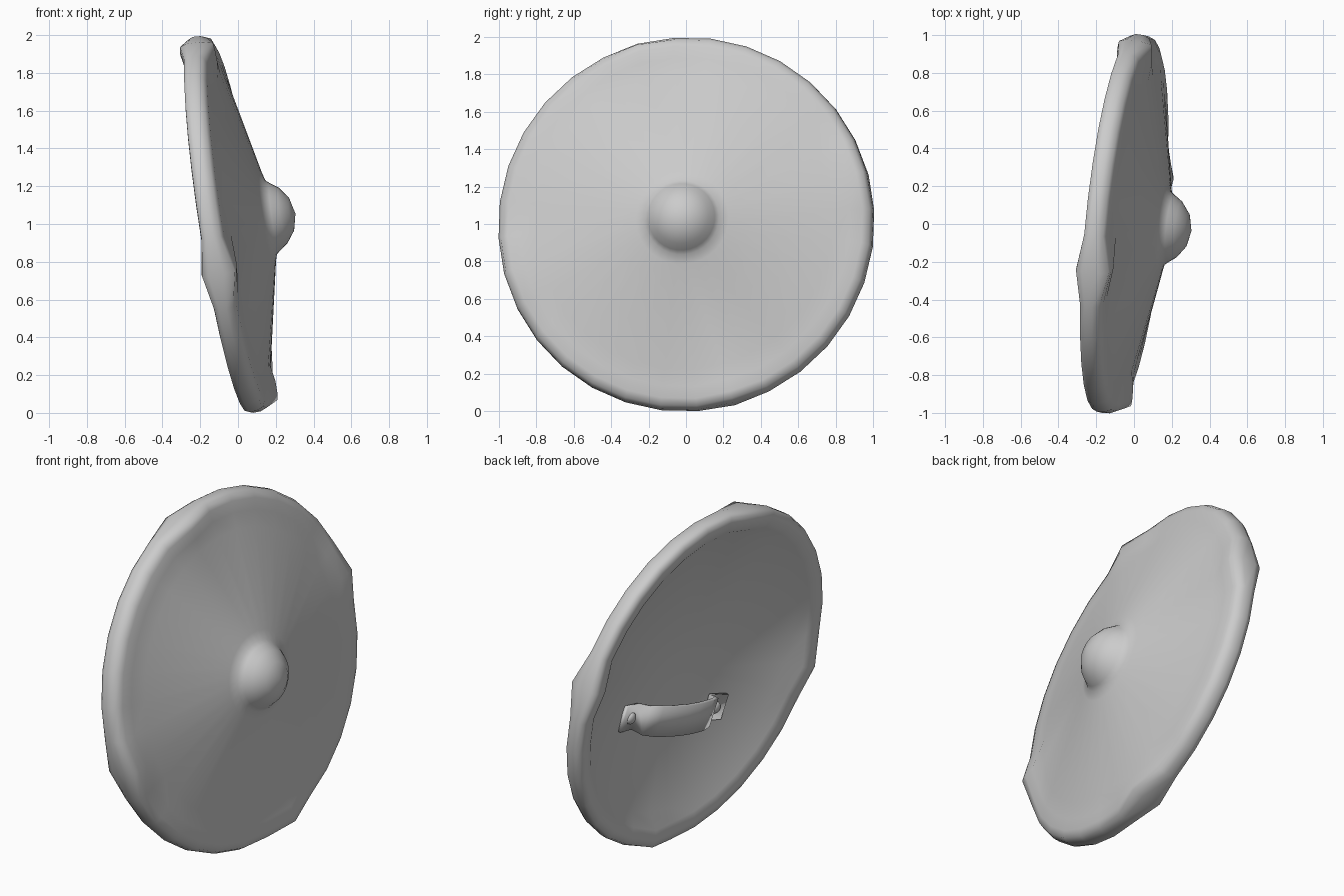
import bpy, bmesh, math
from mathutils import Matrix, Vector

cube = bpy.data.objects.get("Cube")
if cube:
    bpy.data.objects.remove(cube, do_unlink=True)

grey = bpy.data.materials.new("plain_grey")
grey.use_nodes = True
grey.diffuse_color = (0.6, 0.6, 0.6, 1)
grey.node_tree.nodes["Principled BSDF"].inputs["Base Color"].default_value = (0.6, 0.6, 0.6, 1)

# Tilted shield frame: local z points out of the front, local x along the handle
normal = Vector((1, -0.1, 0.155)).normalized()
tilt = math.radians(15)
along = Vector((0, math.cos(tilt), math.sin(tilt)))
along = (along - normal * along.dot(normal)).normalized()
frame = Matrix((along, normal.cross(along), normal)).transposed().to_4x4()
frame.translation = (-0.05, 0, 1)


def finish(name, bm, angle):
    bmesh.ops.recalc_face_normals(bm, faces=bm.faces)
    mesh = bpy.data.meshes.new(name)
    bm.transform(frame)
    bm.to_mesh(mesh)
    bm.free()
    obj = bpy.data.objects.new(name, mesh)
    bpy.context.collection.objects.link(obj)
    mesh.materials.append(grey)
    bpy.ops.object.select_all(action='DESELECT')
    obj.select_set(True)
    bpy.context.view_layer.objects.active = obj
    bpy.ops.object.shade_smooth_by_angle(angle=math.radians(angle))
    return obj


def lathe(name, profile, sides, angle):
    """Closed lathe; each profile point is (radius, height, corner bulge)."""
    bm = bmesh.new()
    rings = []
    for r, h, bulge in profile:
        if r == 0:
            rings.append([bm.verts.new((0, 0, h))] * sides)
            continue
        ring = []
        for i in range(sides):
            a = math.tau * i / sides
            height = h + (bulge if i % (sides // 4) == 0 else 0)
            ring.append(bm.verts.new((r * math.cos(a), r * math.sin(a), height)))
        rings.append(ring)
    for low, high in zip(rings, rings[1:]):
        for i in range(sides):
            j = (i + 1) % sides
            corners = dict.fromkeys((low[i], low[j], high[j], high[i]))
            bm.faces.new(list(corners))
    return finish(name, bm, angle)


# Dished board, squared rim and centre boss in one profile, from front tip to back centre
lathe("shield_body", [
    (0, 0.36, 0), (0.09, 0.337, 0), (0.15, 0.292, 0), (0.18, 0.25, 0),
    (0.2, 0.226, 0), (0.25, 0.21, 0), (0.8, 0.083, 0), (0.89, 0.066, 0.03),
    (0.955, 0.06, 0.035), (0.993, 0.045, 0.045), (1.008, 0.01, 0.02),
    (1.01, -0.03, -0.02), (0.998, -0.056, -0.03), (0.955, -0.062, -0.03),
    (0.9, -0.045, -0.03), (0.83, 0.0, 0), (0.2, 0.115, 0), (0, 0.13, 0)], 32, 89)

# Bent strap handle across the back, mirrored about its middle
CENTRE = Vector((0.01, -0.25, 0))
half = [(0.46, 0.045, 0.075), (0.33, 0.06, 0.075), (0.3, 0.0, 0.085),
        (0.22, -0.025, 0.09), (0.1, -0.042, 0.09), (0, -0.047, 0.09)]
path = [(-x, h, w) for x, h, w in half] + half[-2::-1]
bm = bmesh.new()
rows = [[bm.verts.new(CENTRE + Vector((x, side * w, h))) for side in (-1, 1)]
        for x, h, w in path]
for a, b in zip(rows, rows[1:]):
    bm.faces.new((a[0], a[1], b[1], b[0]))
strap = finish("handle_strap", bm, 40)
solid = strap.modifiers.new("thickness", 'SOLIDIFY')
solid.thickness = 0.022
solid.offset = 0

# Domed rivets on the strap feet
for side, label in ((-1, "right"), (1, "left")):
    bm = bmesh.new()
    spot = CENTRE + Vector((side * 0.385, 0, 0.042))
    bmesh.ops.create_uvsphere(bm, u_segments=12, v_segments=8, radius=0.035,
                              matrix=Matrix.Translation(spot) @ Matrix.Diagonal((1, 1, 0.6, 1)))
    finish("handle_rivet_" + label, bm, 60)
